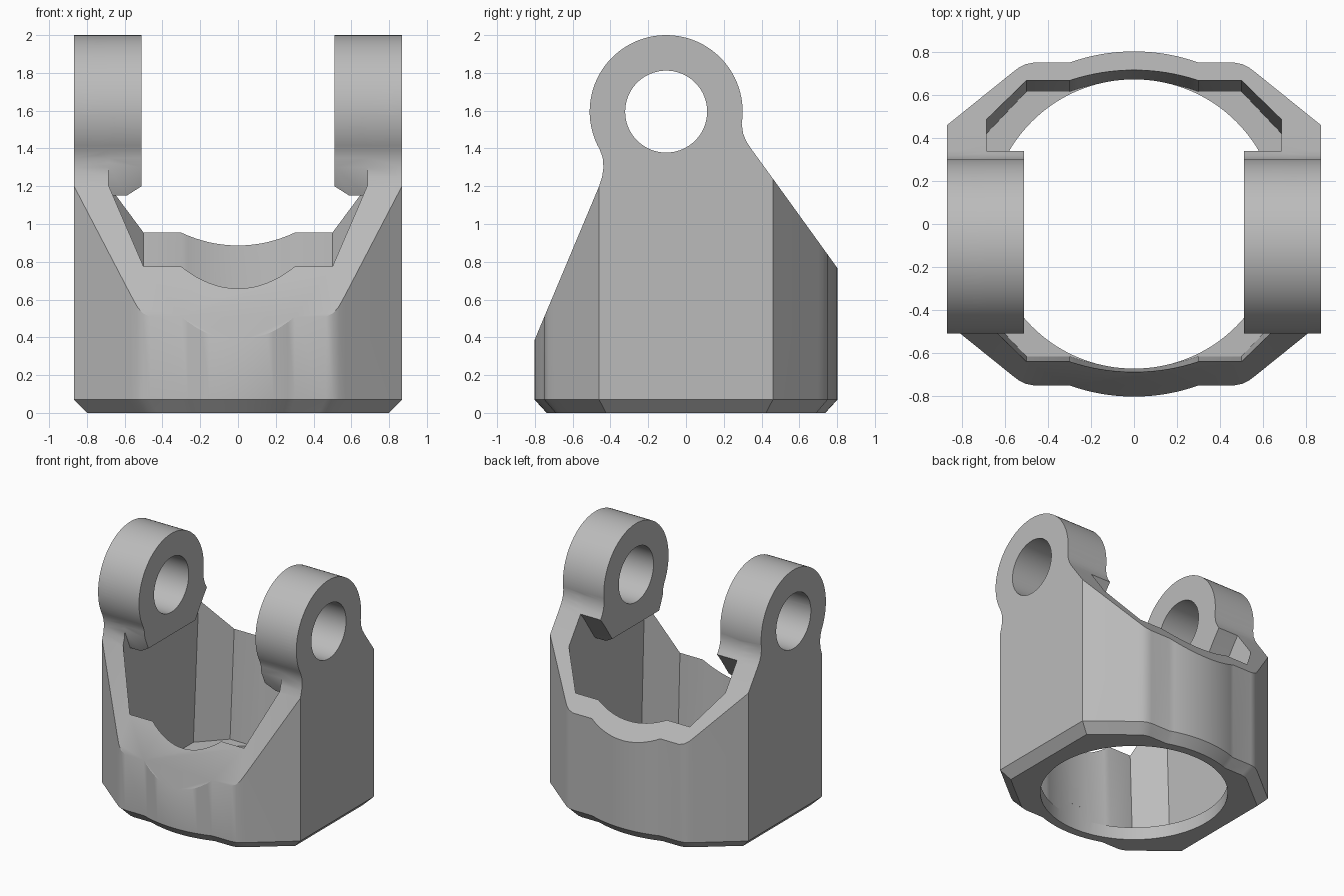
import bpy, bmesh, math

cube = bpy.data.objects.get("Cube")
if cube:
    bpy.data.objects.remove(cube, do_unlink=True)

grey = bpy.data.materials.new("plain grey")
grey.use_nodes = True
grey.diffuse_color = (0.5, 0.5, 0.5, 1)
grey.node_tree.nodes["Principled BSDF"].inputs["Base Color"].default_value = (0.5, 0.5, 0.5, 1)


def loft(name, loops):
    """Closed solid skinned through loops with equal vertex counts."""
    bm = bmesh.new()
    rings = [[bm.verts.new(p) for p in loop] for loop in loops]
    n = len(rings[0])
    for a, b in zip(rings, rings[1:]):
        for i in range(n):
            j = (i + 1) % n
            bm.faces.new((a[i], a[j], b[j], b[i]))
    bm.faces.new(rings[0][::-1])
    bm.faces.new(rings[-1])
    bmesh.ops.recalc_face_normals(bm, faces=bm.faces)
    mesh = bpy.data.meshes.new(name)
    bm.to_mesh(mesh)
    bm.free()
    mesh.materials.append(grey)
    obj = bpy.data.objects.new(name, mesh)
    bpy.context.collection.objects.link(obj)
    return obj


def along_x(name, profile, x0, x1):
    return loft(name, [[(x, y, z) for y, z in profile] for x in (x0, x1)])


def combine(obj, tool, operation):
    mod = obj.modifiers.new(operation, "BOOLEAN")
    mod.operation, mod.solver, mod.object = operation, "EXACT", tool
    bpy.context.view_layer.objects.active = obj
    bpy.ops.object.modifier_apply(modifier=mod.name)
    bpy.data.objects.remove(tool, do_unlink=True)


def arc(cy, cz, r, a0, a1, steps):
    angles = [math.radians(a0 + (a1 - a0) * i / steps) for i in range(steps + 1)]
    return [(cy + r * math.cos(a), cz + r * math.sin(a)) for a in angles]


def mirrored_outline(corner, half_bulge, bulge_y, base_y):
    """Plan outline from one corner, with a shallow bulge at front and back."""
    s = bulge_y - base_y
    r = (half_bulge ** 2 + s * s) / (2 * s)
    spread = math.degrees(math.asin(half_bulge / r))
    bulge = arc(0, bulge_y - r, r, 90 - spread, 90 + spread, 16)
    back = corner + bulge + [(-x, y) for x, y in corner[::-1]]
    return back + [(-x, -y) for x, y in back]


# Plan outline of the body, with a chamfered foot
outer = mirrored_outline([(0.868, 0.46), (0.57, 0.7), (0.535, 0.727), (0.505, 0.742), (0.465, 0.75)],
                         0.3, 0.802, 0.75)
body = loft("clevis_housing", [
    [(x * 0.92, y * 0.92, 0) for x, y in outer],
    [(x, y, 0.07) for x, y in outer],
    [(x, y, 2.1) for x, y in outer]])

# Side silhouette: sloped shoulders running into round eyes
EYE_Y, EYE_Z, EYE_R = -0.105, 1.595, 0.405
eye = arc(EYE_Y, EYE_Z, EYE_R, -9, 210, 56)
back_fillet = [(0.34, 1.405), (0.318, 1.44), (0.302, 1.48)]
front_fillet = [(-0.441, 1.35), (-0.437, 1.3), (-0.444, 1.25)]
silhouette = ([(-0.9, -0.1), (0.9, -0.1), (0.9, 0.63), (0.46, 1.24)] + back_fillet
              + eye + front_fillet + [(-0.46, 1.2), (-0.9, 0.152)])
combine(body, along_x("side_trim", silhouette, -1, 1), "INTERSECT")

# Drafted inner cavity, open at the top
inner = mirrored_outline([(0.685, 0.42), (0.5, 0.615)], 0.3, 0.668, 0.615)


def drafted(z):
    t = z - 0.1
    return [(x, y + t * (0.06 if y > 0 else -0.035), z) for x, y in inner]


combine(body, loft("cavity", [drafted(0.1), drafted(2.2)]), "DIFFERENCE")

# Round bore through the floor
bore = arc(0, 0, 0.672, 0, 357.5, 143)
combine(body, loft("bore", [[(x, y, z) for x, y in bore] for z in (-0.1, 0.2)]), "DIFFERENCE")

# Thick lugs on both sides, chamfered along the lower inner edge
lug_profile = ([(-0.37, 1.15), (0.16, 1.15), (0.29, 1.34)] + back_fillet + eye
               + front_fillet[:2])
for side in (1, -1):
    lug = along_x("lug", lug_profile, side * 0.51, side * 0.868)
    chamfer = loft("lug_chamfer", [
        [(side * x, y, z) for x, z in ((0.44, 1.244), (0.62, 1.131), (0.44, 1.0))]
        for y in (-1, 1)])
    combine(lug, chamfer, "DIFFERENCE")
    combine(body, lug, "UNION")

# Pin hole through both eyes
hole = arc(EYE_Y, EYE_Z, 0.217, 0, 355, 71)
combine(body, along_x("pin_hole", hole, -1, 1), "DIFFERENCE")

# Smooth curved areas, crisp edges
bpy.ops.object.select_all(action="DESELECT")
body.select_set(True)
bpy.context.view_layer.objects.active = body
bpy.ops.object.shade_smooth_by_angle(angle=math.radians(25))
